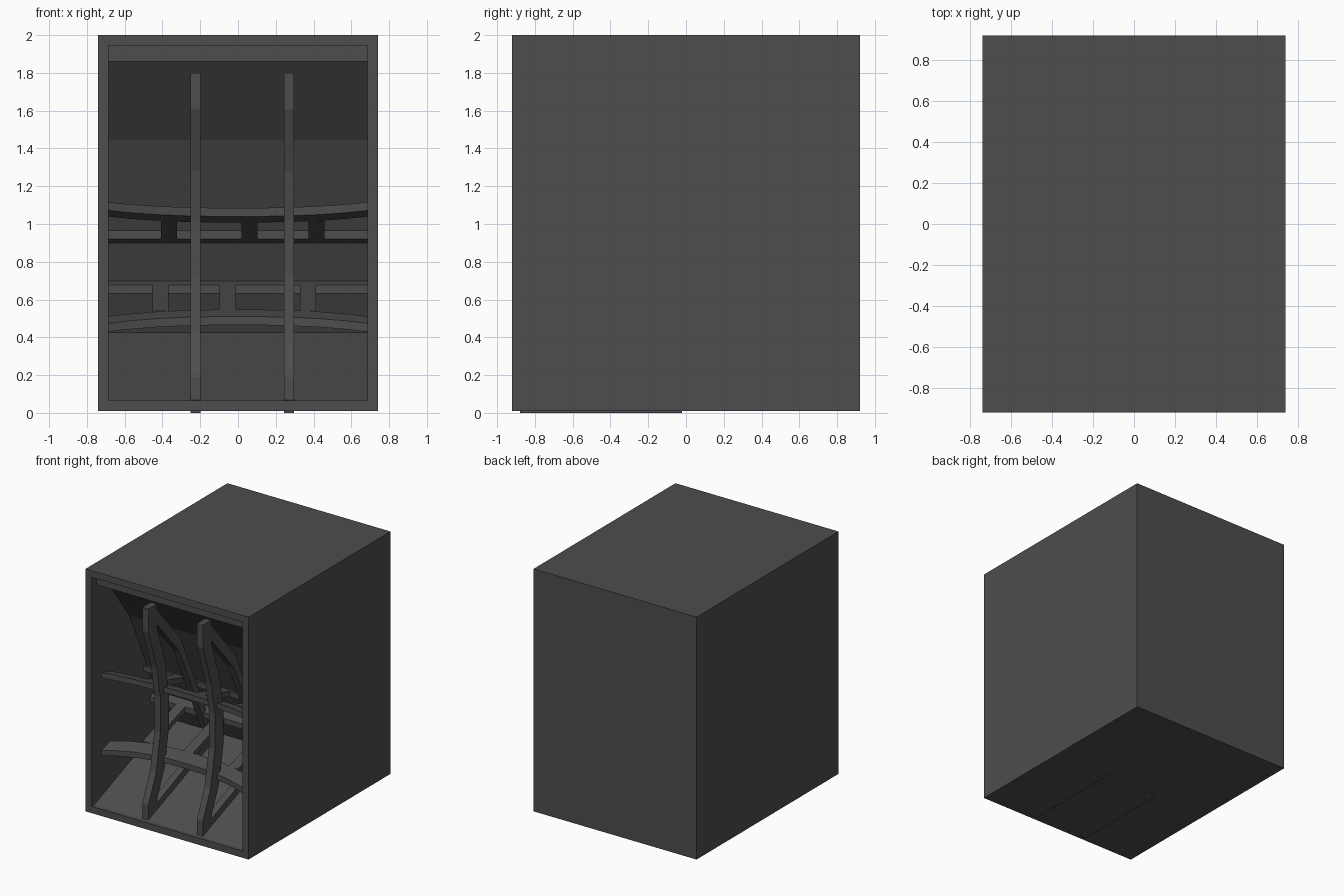
import bpy, bmesh
from mathutils import Vector

if "Cube" in bpy.data.objects:
    bpy.data.objects.remove(bpy.data.objects["Cube"])

mat = bpy.data.materials.new("dark grey")
mat.diffuse_color = (0.075, 0.075, 0.075, 1)
mat.use_nodes = True
mat.node_tree.nodes["Principled BSDF"].inputs["Base Color"].default_value = mat.diffuse_color


def finish(name, bm):
    bmesh.ops.recalc_face_normals(bm, faces=bm.faces)
    me = bpy.data.meshes.new(name)
    bm.to_mesh(me)
    bm.free()
    me.materials.append(mat)
    ob = bpy.data.objects.new(name, me)
    bpy.context.collection.objects.link(ob)
    return ob


def tube(bm, rings):
    """Join four-cornered sections into a closed bar."""
    rv = [[bm.verts.new(p) for p in r] for r in rings]
    for a, b in zip(rv, rv[1:]):
        for i in range(4):
            j = (i + 1) % 4
            bm.faces.new((a[i], a[j], b[j], b[i]))
    bm.faces.new(rv[0])
    bm.faces.new(rv[-1][::-1])


def band(bm, path, off, x0, x1):
    """Strip following a (y, z) path, thickened by off = (dy, dz)."""
    tube(bm, [[(x0, y, z), (x1, y, z),
               (x1, y + off[0], z + off[1]), (x0, y + off[0], z + off[1])]
              for y, z in path])


def box(name, x0, x1, y0, y1, z0, z1):
    bm = bmesh.new()
    band(bm, [(y0, z0), (y1, z0)], (0, z1 - z0), x0, x1)
    return finish(name, bm)


W, D, T = 0.74, 0.92, 0.055
I = W - T

# Cabinet, open at the front
box("cabinet_top", -W, W, -D, D, 2 - T, 2)
box("cabinet_bottom", -W, W, -D, D, 0.01, 0.01 + T)
box("cabinet_back", -I, I, D - T, D, 0.01 + T, 2 - T)
for side, x in (("left", -W), ("right", I)):
    box("cabinet_" + side, x, x + T, -D, D, 0.01 + T, 2 - T)
box("top_rail", -I, I, -0.855, -0.74, 1.86, 2 - T)

# Sloped horn panels
upper = [(-0.74, 1.86), (-0.43, 1.445), (-0.06, 0.64), (0.06, 0.40)]
bm = bmesh.new()
band(bm, upper, (0.05, 0.03), -I, I)
finish("upper_horn_panel", bm)
bm = bmesh.new()
band(bm, [(-0.9, 0.06), (0.06, 0.43)], (0, -0.04), -I, I)
finish("lower_horn_panel", bm)

# Upright ribs: bowed front strut, edges along the panels
front = [(-0.88, 0.0), (-0.88, 0.19), (-0.78, 0.42), (-0.725, 0.72),
         (-0.725, 1.02), (-0.77, 1.28), (-0.88, 1.61), (-0.88, 1.80)]
for name, x in (("left_rib", -0.225), ("right_rib", 0.27)):
    a, b = x - 0.0275, x + 0.0275
    bm = bmesh.new()
    band(bm, front, (0.11, 0), a, b)
    band(bm, [(-0.80, 1.79), (-0.46, 1.40), (-0.1, 0.62)], (-0.02, -0.1), a, b)
    band(bm, [(-0.86, 0.13), (-0.02, 0.47)], (0, -0.09), a, b)
    band(bm, [(-0.88, 0.0), (-0.02, 0.0)], (0, 0.05), a, b)
    finish(name, bm)


# Splayed fins: bowed front bar, rear bar and spokes between them
def fin(name, z0, slope, spokes, rear):
    def section(x, y0, y1):
        za, zb = (z0 + slope * (y + 0.68) for y in (y0, y1))
        return [(x, y0, za), (x, y1, zb), (x, y1, zb - 0.045), (x, y0, za - 0.045)]

    def bow(x):
        return -0.68 - 0.11 * (abs(x) / I) ** 2.5

    bm = bmesh.new()
    xs = [-0.72 + 1.44 * i / 10 for i in range(11)]
    tube(bm, [section(x, bow(x), bow(x) + 0.115) for x in xs])
    tube(bm, [section(x, rear - 0.07, rear) for x in (-I, I)])
    for x in spokes:
        tube(bm, [section(u, -0.59, rear - 0.03) for u in (x - 0.042, x + 0.042)])
    finish(name, bm)


fin("upper_fin", 1.085, -0.28, (-0.365, 0.06, 0.415), -0.18)
fin("lower_fin", 0.51, 0.32, (-0.41, -0.055, 0.37), -0.09)
